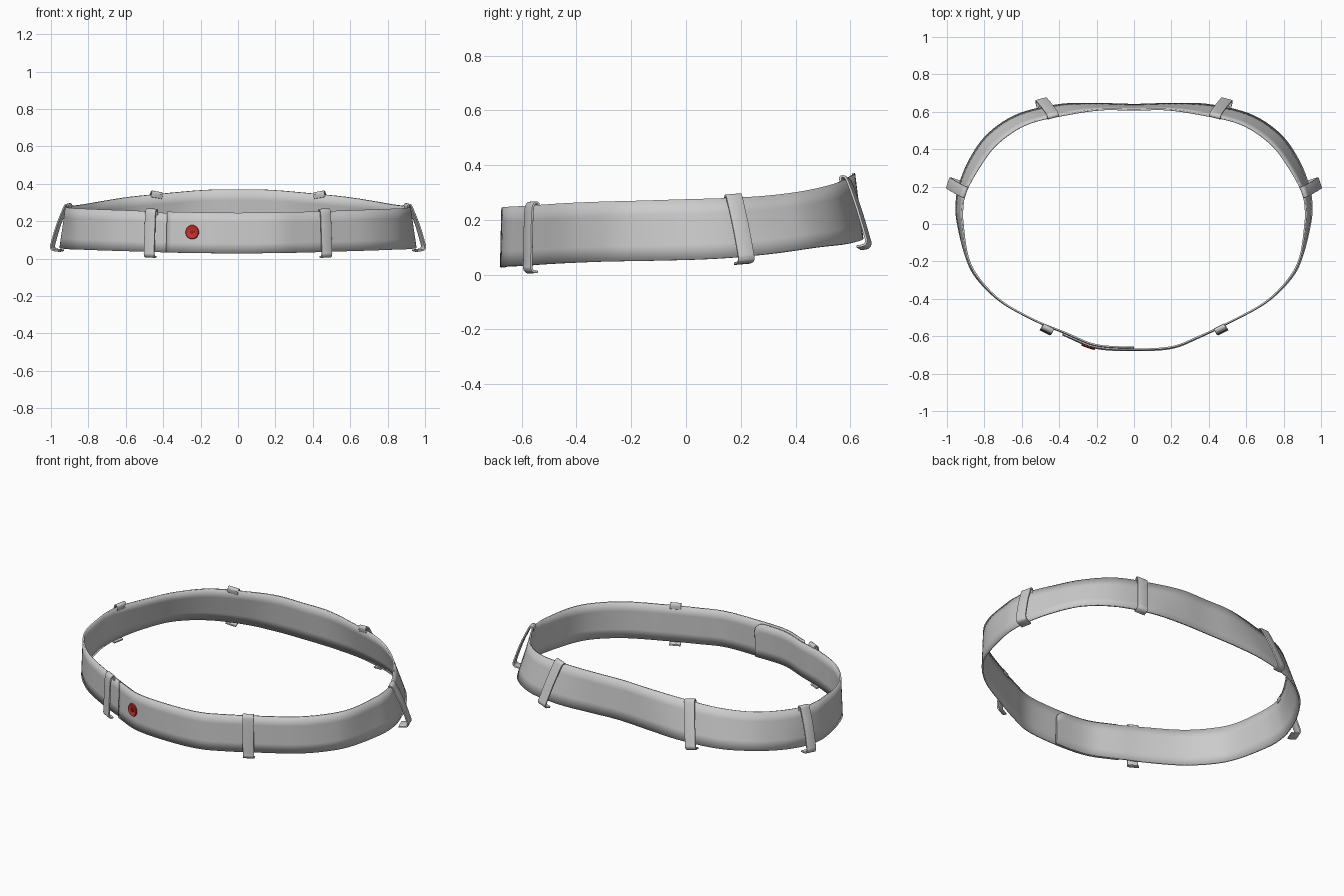
import bpy, bmesh, math
from mathutils import Vector, Matrix

if "Cube" in bpy.data.objects:
    bpy.data.objects.remove(bpy.data.objects["Cube"])

# Half outline, front to back: top rim x,y,z then bottom rim x,y,z
HALF = [
    (0, -.67, .245, 0, -.675, .027), (.2, -.658, .247, .2, -.664, .03),
    (.34, -.605, .25, .345, -.608, .032), (.5, -.53, .255, .505, -.53, .037),
    (.7, -.42, .262, .705, -.42, .043), (.83, -.29, .267, .84, -.29, .048),
    (.89, -.17, .27, .9, -.17, .05), (.915, 0, .275, .942, 0, .054),
    (.917, .08, .277, .95, .1, .058), (.9, .17, .28, .935, .2, .065),
    (.83, .3, .288, .88, .34, .08), (.73, .43, .305, .78, .48, .1),
    (.57, .535, .33, .62, .585, .112), (.35, .587, .352, .4, .637, .125),
    (.17, .612, .367, .2, .643, .135), (0, .61, .37, 0, .638, .14)]
left = [(-a, b, c, -d, e, f) for a, b, c, d, e, f in HALF]
RING = left + HALF[-2:0:-1]
N = len(RING)


def catmull(p, t):
    return [.5 * (2*b + (c - a)*t + (2*a - 5*b + 4*c - d)*t*t + (3*b - a - 3*c + d)*t**3)
            for a, b, c, d in zip(*p)]


def rim(u):
    i = math.floor(u)
    q = catmull([RING[(i + k) % N] for k in (-1, 0, 1, 2)], u - i)
    return Vector(q[:3]), Vector(q[3:])


def frame(u):
    """Top point, bottom point, belt direction and outward normal."""
    top, bot = rim(u)
    a, b = rim(u - .02), rim(u + .02)
    along = ((b[0] + b[1]) - (a[0] + a[1])).normalized()
    out = (bot - top).cross(along).normalized()
    if out.dot(Vector((-along.y, along.x, 0))) < 0:
        out = -out
    return top, bot, along, out


def sheet(name, rows, thick, bevel=0):
    """Grid of points made into a thin solid sheet."""
    w = len(rows[0])
    verts = [p for r in rows for p in r]
    faces = [(i*w + j, i*w + j + 1, (i+1)*w + j + 1, (i+1)*w + j)
             for i in range(len(rows) - 1) for j in range(w - 1)]
    me = bpy.data.meshes.new(name)
    me.from_pydata(verts, [], faces)
    ob = bpy.data.objects.new(name, me)
    bpy.context.collection.objects.link(ob)
    m = ob.modifiers.new("thickness", 'SOLIDIFY')
    m.thickness, m.offset = thick, 0
    if bevel:
        b = ob.modifiers.new("edge", 'BEVEL')
        b.width, b.segments, b.limit_method = bevel, 2, 'ANGLE'
        b.angle_limit = math.radians(50)
    smooth(ob)
    return ob


def smooth(ob):
    bpy.ops.object.select_all(action='DESELECT')
    ob.select_set(True)
    bpy.context.view_layer.objects.active = ob
    bpy.ops.object.shade_smooth_by_angle(angle=math.radians(35))


# Waistband: starts at the hidden inner tab, runs round, ends at the outer flap
END, TAB = N + 2.25, .3
us = [TAB * (1 - math.cos(k * math.pi / 16)) for k in range(8)]
us += [TAB + (END - TAB) * k / 190 for k in range(191)]
rows = []
for u in us:
    top, bot, along, out = frame(u)
    s = min(1, max(0, (u - 2.2) / 1.0))
    shift = out * (-.011 * (1 - s*s*(3 - 2*s)))
    cut = .04 * (1 - s)                      # inner tab sits a little lower
    if u < TAB:                              # rounded tab corner
        cut += .25 * (1 - math.sqrt(max(0, 1 - (1 - u/TAB)**2)))
    rows.append([top.lerp(bot, cut + (1 - cut) * j / 4) + shift for j in range(5)])
sheet("waistband", rows, .009)


# Belt loops: folded strip over the top edge, hanging free, hooked under the bottom
def belt_loop(name, u, stand):
    top, bot, along, out = frame(u)
    down = (bot - top).normalized()
    h = (bot - top).length
    prof = [(-.002, .02), (.001, -.006), (.016, -.005), (.024, .02), (stand*.6 + .01, h*.5),
            (stand, h - .01), (stand, h + .014), (stand - .012, h + .026), (.002, h + .024)]
    ext = [prof[0]] + prof + [prof[-1]]
    pts = [catmull(ext[i:i + 4], k / 5) for i in range(len(prof) - 1) for k in range(5)]
    pts.append(prof[-1])
    side = down.cross(out).normalized()
    sheet(name, [[top + out*d + down*t + side*w for w in (-.031, .031)] for d, t in pts],
          .009, .002)


for part, u, stand in (("front", 2.75, .028), ("side", 9, .058), ("back", 12.62, .042)):
    belt_loop(part + "_loop_left", u, stand)
    belt_loop(part + "_loop_right", N - u, stand)


# Button: lathed disc with raised rim, and crossed thread in the middle
def material(name, col):
    m = bpy.data.materials.new(name)
    m.diffuse_color = (*col, 1)
    m.use_nodes = True
    m.node_tree.nodes["Principled BSDF"].inputs["Base Color"].default_value = m.diffuse_color
    return m


top, bot, along, out = frame(N + 1.27)
rot = Matrix((along, out.cross(along), out)).transposed().to_4x4()
place = Matrix.Translation(top.lerp(bot, .49) + out * .004) @ rot


def add_part(name, bm, mat):
    bmesh.ops.recalc_face_normals(bm, faces=bm.faces)
    me = bpy.data.meshes.new(name)
    bm.to_mesh(me)
    bm.free()
    ob = bpy.data.objects.new(name, me)
    bpy.context.collection.objects.link(ob)
    ob.matrix_world = place
    me.materials.append(mat)
    smooth(ob)


bm = bmesh.new()
prof = [(0, 0), (.036, 0), (.038, .004), (.035, .009), (.029, .009), (.024, .006), (0, .006)]
vs = [bm.verts.new((r, 0, z)) for r, z in prof]
es = [bm.edges.new(e) for e in zip(vs, vs[1:])]
bmesh.ops.spin(bm, geom=vs + es, axis=(0, 0, 1), cent=(0, 0, 0), angle=math.tau, steps=32)
bmesh.ops.remove_doubles(bm, verts=bm.verts, dist=1e-5)
add_part("button", bm, material("button_red", (.55, .03, .025)))

bm = bmesh.new()
for a in (45, -45):
    bmesh.ops.create_cube(bm, size=1, matrix=Matrix.Translation((0, 0, .007))
                          @ Matrix.Rotation(math.radians(a + 45), 4, 'Z')
                          @ Matrix.Diagonal((.024, .005, .004, 1)))
add_part("button_thread", bm, material("thread_dark_red", (.2, .01, .01)))
